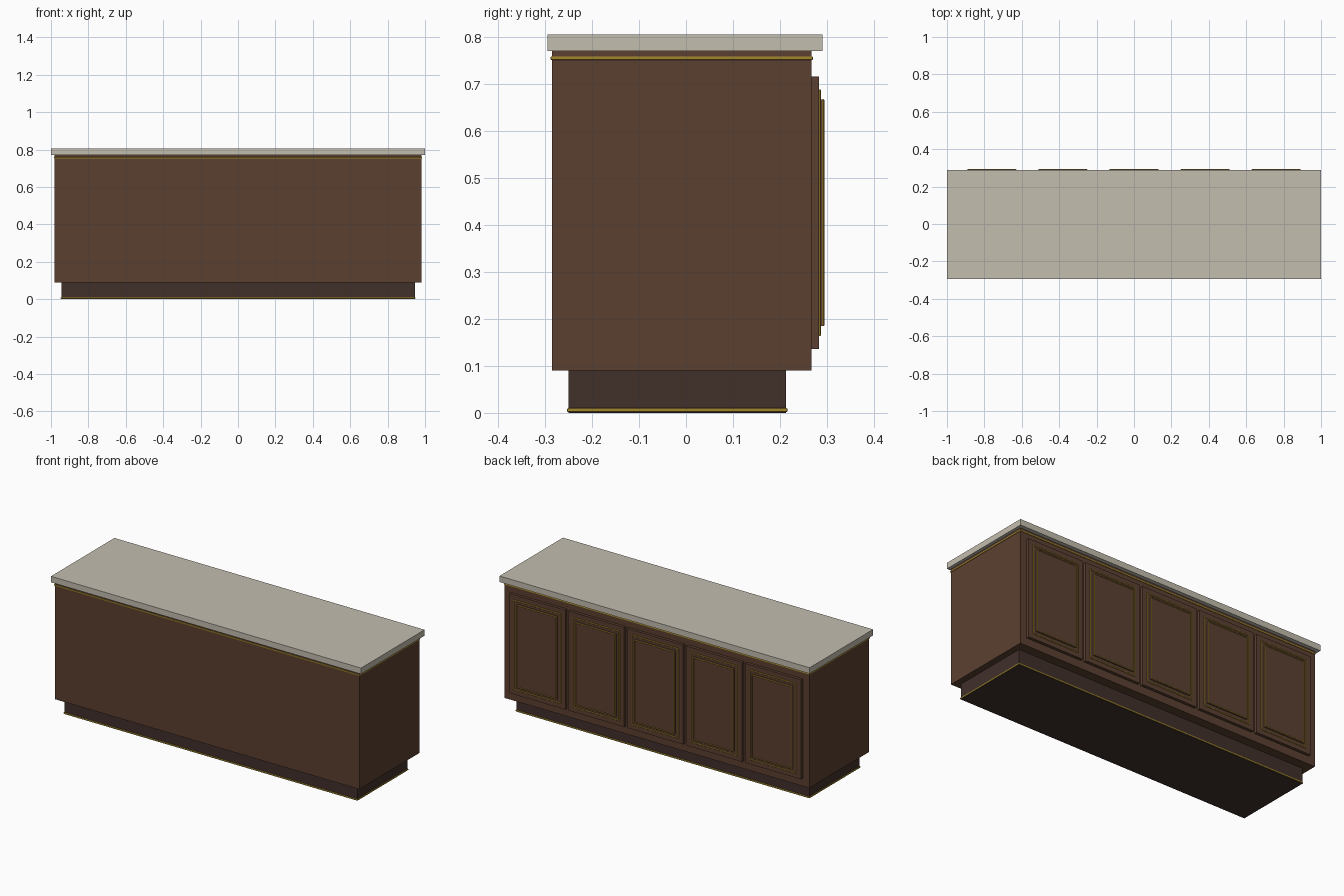
import bpy, bmesh

if "Cube" in bpy.data.objects:
    bpy.data.objects.remove(bpy.data.objects["Cube"])


def material(name, rgb):
    m = bpy.data.materials.new(name)
    m.diffuse_color = (*rgb, 1)
    m.use_nodes = True
    m.node_tree.nodes["Principled BSDF"].inputs["Base Color"].default_value = m.diffuse_color
    return m


wood = material("brown_wood", (0.105, 0.050, 0.030))
dark = material("dark_wood", (0.052, 0.029, 0.023))
gold = material("gold_trim", (0.36, 0.24, 0.025))
stone = material("stone", (0.55, 0.51, 0.43))


def finish(name, bm, mat):
    bmesh.ops.recalc_face_normals(bm, faces=bm.faces)
    me = bpy.data.meshes.new(name)
    bm.to_mesh(me)
    bm.free()
    me.materials.append(mat)
    ob = bpy.data.objects.new(name, me)
    bpy.context.collection.objects.link(ob)
    return ob


def box(name, x, y, z, mat, bevel=0):
    """Box from (min, max) ranges."""
    bm = bmesh.new()
    bmesh.ops.create_cube(bm, size=1)
    for v in bm.verts:
        v.co = [(a + b) / 2 + c * (b - a) for c, (a, b) in zip(v.co, (x, y, z))]
    ob = finish(name, bm, mat)
    if bevel:
        mod = ob.modifiers.new("bevel", 'BEVEL')
        mod.width, mod.segments = bevel, 2
    return ob


def frame(name, cx, cz, hw, hh, y0, y1, width, mat):
    """Mitred rectangular moulding with chamfered edges, facing +y."""
    c = min(0.0015, (y1 - y0) / 2)
    profile = [(0, y0), (0, y1 - c), (c, y1), (width - c, y1), (width, y1 - c), (width, y0)]
    bm = bmesh.new()
    rings = []
    for sx, sz in ((-1, -1), (1, -1), (1, 1), (-1, 1)):
        rings.append([bm.verts.new((cx + sx * (hw - d), y, cz + sz * (hh - d)))
                      for d, y in profile])
    n = len(profile)
    for i in range(4):
        a, b = rings[i], rings[(i + 1) % 4]
        for j in range(n):
            k = (j + 1) % n
            bm.faces.new((a[j], a[k], b[k], b[j]))
    return finish(name, bm, mat)


# Recessed plinth with gold strip at the floor
box("plinth", (-0.945, 0.945), (-0.25, 0.213), (0, 0.092), dark)
box("plinth_trim", (-0.948, 0.948), (-0.253, 0.216), (0.002, 0.010), gold, 0.002)

# Cabinet body, gold strip under the worktop, worktop slab
box("cabinet_body", (-0.982, 0.982), (-0.285, 0.267), (0.09, 0.771), wood)
box("upper_trim", (-0.985, 0.985), (-0.288, 0.270), (0.751, 0.759), gold, 0.002)
box("worktop", (-1, 1), (-0.295, 0.29), (0.77, 0.805), stone)

# Five doors on the back, each with gold beads and a raised panel
cz = 0.426
for i in range(5):
    cx = (i - 2) * 0.38
    n = i + 1
    box(f"door_{n}", (cx - 0.18, cx + 0.18), (0.266, 0.2835), (cz - 0.29, cz + 0.29), wood)
    frame(f"door_outer_bead_{n}", cx, cz, 0.152, 0.2625, 0.282, 0.287, 0.006, gold)
    box(f"door_panel_{n}", (cx - 0.13, cx + 0.13), (0.282, 0.292),
        (cz - 0.241, cz + 0.241), wood)
    frame(f"door_inner_bead_{n}", cx, cz, 0.1305, 0.2415, 0.2905, 0.2945, 0.005, gold)
